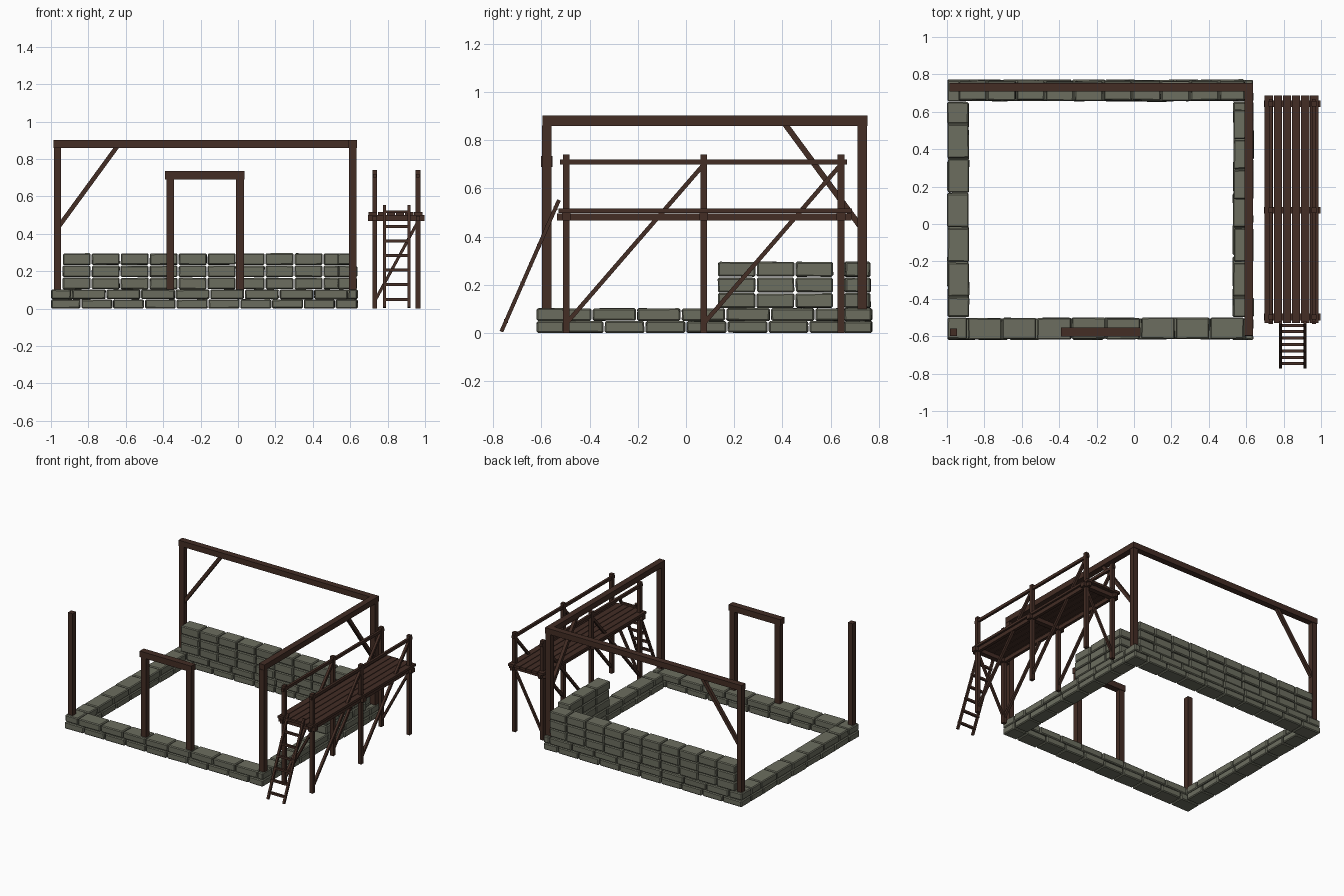
import bpy, bmesh, random
from mathutils import Vector, Matrix

random.seed(4)
if "Cube" in bpy.data.objects:
    bpy.data.objects.remove(bpy.data.objects["Cube"], do_unlink=True)


def material(name, rgb):
    m = bpy.data.materials.new(name)
    m.use_nodes = True
    m.diffuse_color = (*rgb, 1)
    bsdf = m.node_tree.nodes["Principled BSDF"]
    bsdf.inputs["Base Color"].default_value = (*rgb, 1)
    bsdf.inputs["Roughness"].default_value = 0.9
    return m


STONE = material("grey green stone", (0.15, 0.155, 0.115))
WOOD = material("dark brown wood", (0.056, 0.026, 0.018))


def make_object(name, bm, mat):
    mesh = bpy.data.meshes.new(name)
    bm.to_mesh(mesh)
    bm.free()
    mesh.materials.append(mat)
    ob = bpy.data.objects.new(name, mesh)
    bpy.context.collection.objects.link(ob)
    return ob


def add_box(bm, lo, hi, jitter=0.0):
    lo, hi = Vector(lo), Vector(hi)
    mat = Matrix.Translation((lo + hi) / 2) @ Matrix.Diagonal((*(hi - lo), 1))
    verts = bmesh.ops.create_cube(bm, size=1, matrix=mat)["verts"]
    for v in verts:
        v.co += Vector([random.uniform(-jitter, jitter) for _ in range(3)])


def box(name, lo, hi):
    bm = bmesh.new()
    add_box(bm, lo, hi)
    return make_object(name, bm, WOOD)


def beam(name, a, b, width):
    """Square timber between two points."""
    a, b = Vector(a), Vector(b)
    d = b - a
    bm = bmesh.new()
    # Keep one pair of faces square to the frame the brace lies in
    side = Vector((1, 0, 0)) if abs(d.x) < 0.01 else Vector((0, 1, 0))
    z = d.normalized()
    rot = Matrix((side, z.cross(side), z)).transposed().to_4x4()
    bmesh.ops.create_cube(bm, size=1, matrix=Matrix.Translation((a + b) / 2) @ rot
                          @ Matrix.Diagonal((width, width, d.length, 1)))
    return make_object(name, bm, WOOD)


def stone_course(bm, axis, start, end, across, z0, z1, step, first):
    """Row of blocks along an axis, beginning with a block of length first."""
    gap, pos, length = 0.003, start, first
    while pos < end - 0.02:
        stop = min(pos + length, end)
        if end - stop < 0.04:
            stop = end
        shift = random.uniform(-0.003, 0.003)
        lo = [pos + gap, across[0] + shift, z0 + 0.001]
        hi = [stop - gap, across[1] + shift, z1 - 0.001]
        if axis == "y":
            lo[:2], hi[:2] = lo[1::-1], hi[1::-1]
        add_box(bm, lo, hi, 0.0015)
        pos, length = stop, step


def stone_wall(name, axis, start, end, across, courses):
    bm = bmesh.new()
    for z0, z1, step, first in courses:
        stone_course(bm, axis, start, end, across, z0, z1, step, first)
    for v in bm.verts:
        v.co.z = max(v.co.z, 0)
    ob = make_object(name, bm, STONE)
    bev = ob.modifiers.new("worn edges", "BEVEL")
    bev.width = 0.006
    bev.segments = 1


# Stone footing, two courses all round
FOOTING = [(0, 0.05, 0.17, 0.16), (0.05, 0.103, 0.185, 0.11)]
stone_wall("front_footing", "x", -1, 0.64, (-0.617, -0.503), FOOTING)
stone_wall("back_footing", "x", -1, 0.64, (0.657, 0.771), FOOTING)
stone_wall("right_footing", "y", -0.5, 0.655, (-0.997, -0.883), FOOTING)
stone_wall("left_footing", "y", -0.5, 0.655, (0.53, 0.637), FOOTING)

# Raised masonry at the back and the back left corner
RAISED = [(0.103 + i * 0.065, 0.166 + i * 0.065, 0.155, 0.155) for i in range(3)]
stone_wall("back_wall", "x", -0.94, 0.595, (0.66, 0.764), RAISED)
stone_wall("left_wall", "y", 0.13, 0.613, (0.535, 0.636),
           [(a, b, 0.161, 0.161) for a, b, _, _ in RAISED])

# Timber frame
for px, side in ((-0.965, "right"), (0.613, "left")):
    for py, end in ((-0.578, "front"), (0.731, "back")):
        box(f"{end}_{side}_post", (px - 0.02, py - 0.02, 0.1), (px + 0.02, py + 0.02, 0.862))
box("back_top_beam", (-0.987, 0.708, 0.86), (0.59, 0.754, 0.902))
box("left_top_beam", (0.59, -0.595, 0.86), (0.636, 0.754, 0.902))
beam("back_brace", (-0.965, 0.731, 0.43), (-0.64, 0.731, 0.875), 0.024)
beam("left_brace", (0.613, 0.725, 0.44), (0.613, 0.405, 0.875), 0.024)

# Doorway
for i, px in enumerate((-0.362, 0.01)):
    box(f"door_post_{i + 1}", (px - 0.021, -0.598, 0.1), (px + 0.021, -0.558, 0.692))
box("door_lintel", (-0.39, -0.602, 0.69), (0.036, -0.554, 0.735))

# Scaffold posts, rails and braces
ROWS = (-0.497, 0.074, 0.643)
for side, px in (("inner", 0.731), ("outer", 0.962)):
    for i, py in enumerate(ROWS):
        box(f"scaffold_{side}_post_{i + 1}", (px - 0.013, py - 0.014, 0),
            (px + 0.013, py + 0.014, 0.74))
    box(f"scaffold_{side}_rail", (px - 0.009, -0.522, 0.7), (px + 0.009, 0.668, 0.721))
    box(f"scaffold_{side}_joist", (px - 0.011, -0.535, 0.468), (px + 0.011, 0.686, 0.496))
    for i in range(2):
        beam(f"scaffold_{side}_brace_{i + 1}", (px, ROWS[i], 0.04),
             (px, ROWS[i + 1], 0.7), 0.018)
for i, py in enumerate(ROWS):
    box(f"scaffold_crossbeam_{i + 1}", (0.694, py - 0.018, 0.468), (0.996, py + 0.018, 0.5))
for i, py in enumerate((ROWS[0], ROWS[2])):
    beam(f"scaffold_cross_brace_{i + 1}", (0.731, py, 0.04), (0.962, py, 0.465), 0.016)

# Scaffold deck
for i in range(6):
    x0 = 0.699 + i * 0.0485
    box(f"deck_plank_{i + 1}", (x0, -0.53, 0.498), (x0 + 0.044, 0.688, 0.516))

# Ladder
foot, top = Vector((0, -0.766, 0.006)), Vector((0, -0.527, 0.552))
for i, px in enumerate((0.783, 0.914)):
    offset = Vector((px, 0, 0))
    beam(f"ladder_rail_{i + 1}", foot + offset, top + offset, 0.016)
for i in range(7):
    p = foot.lerp(top, (0.044 + i * 0.078) / 0.546)
    box(f"ladder_rung_{i + 1}", (0.774, p.y - 0.008, p.z - 0.008),
        (0.923, p.y + 0.008, p.z + 0.008))
